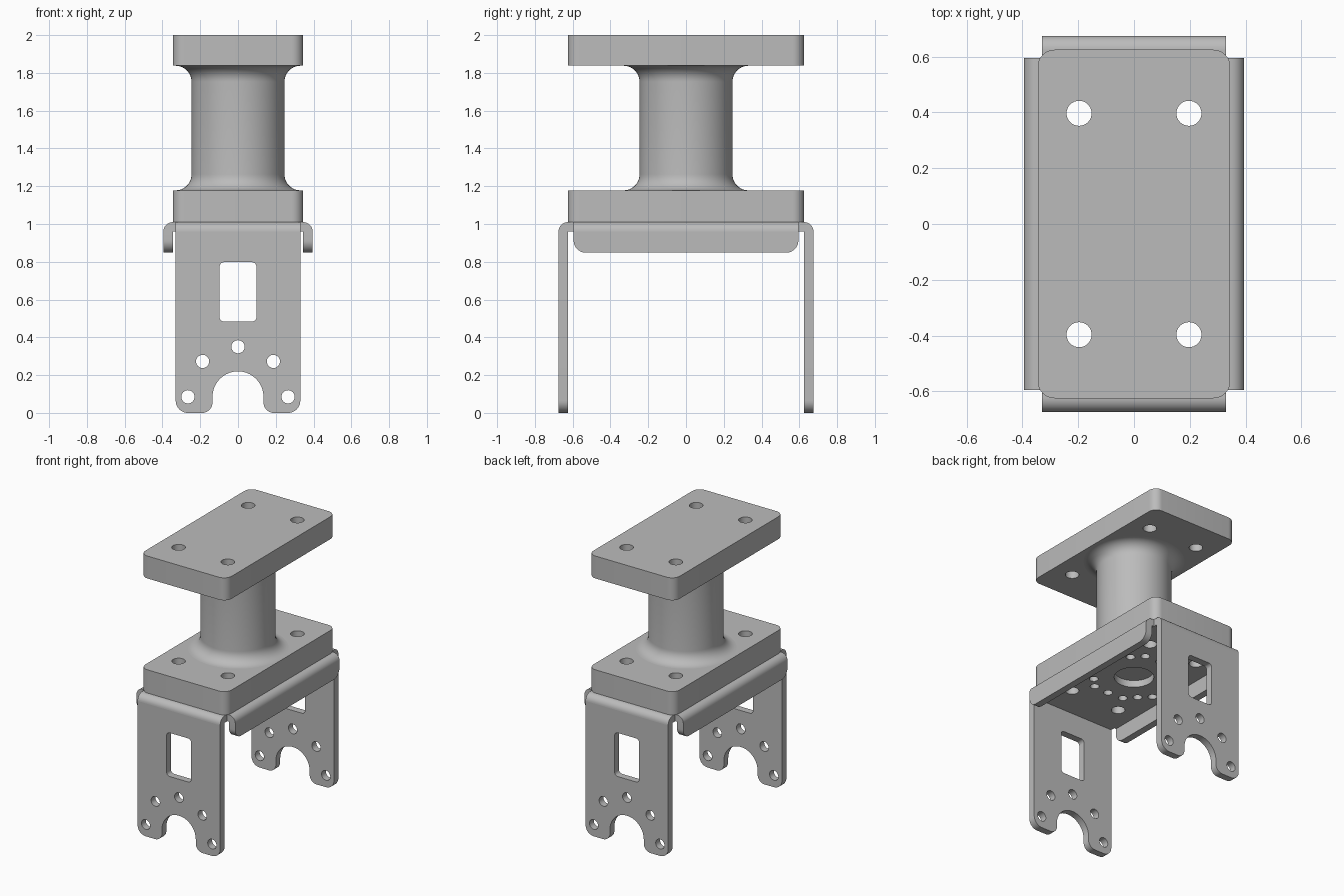
import bpy, bmesh
from math import radians, pi, cos, sin
from mathutils import Vector, Matrix, Euler

cube = bpy.data.objects.get("Cube")
if cube:
    bpy.data.objects.remove(cube, do_unlink=True)

grey = bpy.data.materials.new("plain_grey")
grey.use_nodes = True
colour = (0.5, 0.5, 0.5, 1)
grey.diffuse_color = colour
grey.node_tree.nodes["Principled BSDF"].inputs["Base Color"].default_value = colour


def rounded(corners, steps=10):
    """Right-angled outline; each corner is (x, y, radius)."""
    pts = []
    n = len(corners)
    for i, (x, y, r) in enumerate(corners):
        p = Vector((x, y))
        if r == 0:
            arc = [p]
        else:
            a = (Vector(corners[i - 1][:2]) - p).normalized()
            b = (Vector(corners[(i + 1) % n][:2]) - p).normalized()
            centre = p + (a + b) * r
            arc = [centre - r * (b * cos(t) + a * sin(t))
                   for t in (k * pi / 2 / steps for k in range(steps + 1))]
        for q in arc:
            if not pts or (q - pts[-1]).length > 1e-4:
                pts.append(q)
    if (pts[0] - pts[-1]).length < 1e-4:
        pts.pop()
    return pts


def box(x0, x1, y0, y1, r):
    return rounded([(x0, y0, r), (x1, y0, r), (x1, y1, r), (x0, y1, r)])


def circle(x, y, r, n=32):
    return [Vector((x + r * cos(2 * pi * k / n), y + r * sin(2 * pi * k / n)))
            for k in range(n)]


def finish(name, bm, matrix=Matrix()):
    bmesh.ops.recalc_face_normals(bm, faces=bm.faces[:])
    bm.transform(matrix)
    mesh = bpy.data.meshes.new(name)
    bm.to_mesh(mesh)
    bm.free()
    mesh.materials.append(grey)
    mesh.shade_smooth()
    mesh.set_sharp_from_angle(angle=radians(30))
    bpy.context.collection.objects.link(bpy.data.objects.new(name, mesh))


def plate(name, loops, thick, at=(0, 0, 0), tilt=(0, 0, 0), turn=0):
    """Sheet cut from an outline and hole loops, centred on its thickness."""
    bm = bmesh.new()
    for loop in loops:
        vs = [bm.verts.new((p.x, p.y, -thick / 2)) for p in loop]
        for i, v in enumerate(vs):
            bm.edges.new((vs[i - 1], v))
    bmesh.ops.triangle_fill(bm, edges=bm.edges[:], use_beauty=True, normal=(0, 0, 1))
    out = bmesh.ops.extrude_face_region(bm, geom=bm.faces[:])
    top = [g for g in out["geom"] if isinstance(g, bmesh.types.BMVert)]
    bmesh.ops.translate(bm, verts=top, vec=(0, 0, thick))
    rot = Euler([radians(d) for d in tilt]).to_matrix().to_4x4()
    finish(name, bm, Matrix.Rotation(radians(turn), 4, "Z") @ Matrix.Translation(at) @ rot)


SHEET = 0.05
TOP = 1.01
UNDER = TOP - SHEET
LEG_X, LEG_Y = 0.33, 0.625      # leg half width, leg inner face
LIP_X, LIP_Y = 0.345, 0.595     # lip inner face, lip half length
signs = [(sx, sy) for sx in (-1, 1) for sy in (-1, 1)]
mounts = [circle(0.197 * sx, 0.397 * sy, 0.045) for sx, sy in signs]

# Spool: two drilled flanges and a filleted column
for name, low, high in (("lower_flange", TOP, 1.178), ("upper_flange", 1.838, 2.0)):
    plate(name, [box(-0.345, 0.345, -0.625, 0.625, 0.06)] + mounts,
          high - low, (0, 0, (low + high) / 2))

RADIUS, FILLET = 0.246, 0.085
half = [(RADIUS + FILLET * (1 - sin(t)), 1.178 + FILLET * (1 - cos(t)))
        for t in (k * pi / 20 for k in range(11))]
profile = half + [(r, 1.178 + 1.838 - z) for r, z in reversed(half)]
bm = bmesh.new()
line = [bm.verts.new((r, 0, z)) for r, z in profile]
edges = [bm.edges.new(pair) for pair in zip(line, line[1:])]
bmesh.ops.spin(bm, geom=line + edges, cent=(0, 0, 0), axis=(0, 0, 1),
               angle=2 * pi, steps=64, use_merge=True)
bmesh.ops.remove_doubles(bm, verts=bm.verts[:], dist=1e-5)
finish("column", bm)

# Bracket top: cross-shaped sheet with a centre opening and a ring of holes
quarter = [(LIP_X, LIP_Y), (LEG_X, LIP_Y), (LEG_X, LEG_Y)]
cross = []
for sx, sy in ((1, 1), (-1, 1), (-1, -1), (1, -1)):
    part = quarter if sx * sy > 0 else quarter[::-1]
    cross += [Vector((sx * x, sy * y)) for x, y in part]
ring = [circle(0.265 * cos(k * pi / 4), 0.265 * sin(k * pi / 4), 0.03, 20) for k in range(8)]
ring += [circle(sx * x, sy * y, 0.03, 20)
         for sx, sy in signs for x, y in ((0.12, 0.258), (0.258, 0.12))]
plate("bracket_top", [cross, circle(0, 0, 0.13, 48)] + ring + mounts,
      SHEET, (0, 0, TOP - SHEET / 2))

# Leg outline: rounded feet with an arch between them, window and bolt holes
leg = rounded([(-LEG_X, UNDER, 0), (-LEG_X, 0, 0.065), (-0.135, 0, 0.055),
               (-0.135, 0.22, 0.135), (0.135, 0.22, 0.135), (0.135, 0, 0.055),
               (LEG_X, 0, 0.065), (LEG_X, UNDER, 0)])
bolts = [circle(0.265 * cos(k * pi / 4), 0.085 + 0.265 * sin(k * pi / 4), 0.035, 24)
         for k in range(5)]
window = box(-0.098, 0.098, 0.483, 0.798, 0.025)

# Side lip outline with rounded lower corners
lip = rounded([(-LIP_Y, UNDER, 0), (-LIP_Y, 0.848, 0.065),
               (LIP_Y, 0.848, 0.065), (LIP_Y, UNDER, 0)])


def bend(inner):
    return rounded([(inner, UNDER, 0), (inner + SHEET, UNDER, 0),
                    (inner + SHEET, TOP, SHEET), (inner, TOP, 0)])


# Legs, lips and their folded edges on opposite sides
for turn, leg_side, lip_side in ((0, "back", "left"), (180, "front", "right")):
    plate(leg_side + "_leg", [leg, window] + bolts, SHEET,
          (0, LEG_Y + SHEET / 2, 0), (90, 0, 0), turn)
    plate(leg_side + "_bend", [bend(LEG_Y)], 2 * LEG_X, (0, 0, 0), (90, 0, 90), turn)
    plate(lip_side + "_lip", [lip], SHEET, (LIP_X + SHEET / 2, 0, 0), (90, 0, 90), turn)
    plate(lip_side + "_bend", [bend(LIP_X)], 2 * LIP_Y, (0, 0, 0), (90, 0, 0), turn)
